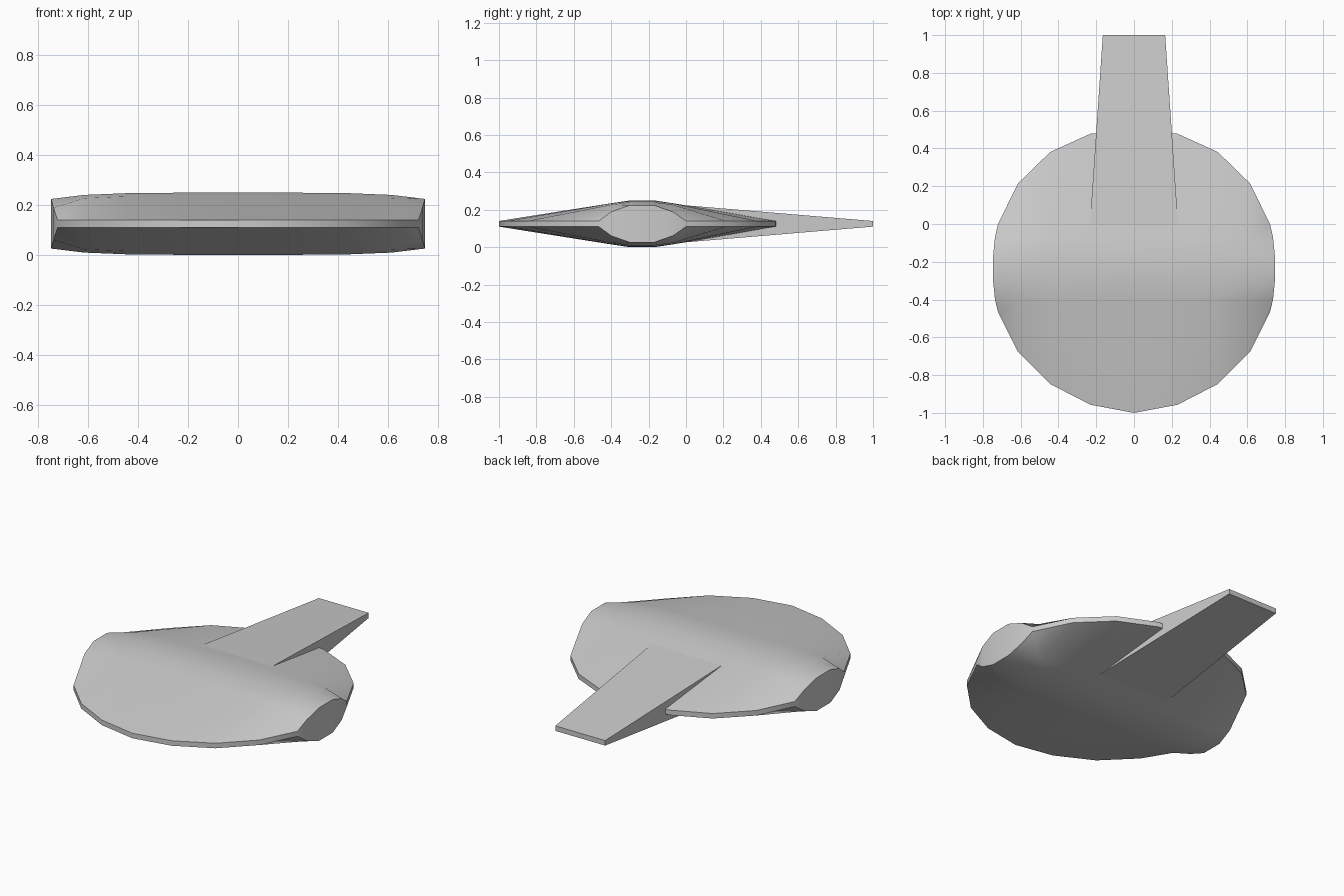
import bpy, bmesh, math

if "Cube" in bpy.data.objects:
    bpy.data.objects.remove(bpy.data.objects["Cube"])

MID = 0.125          # height of the symmetry plane
EDGE = 0.015         # half thickness of the thin rim


def finish(name, bm):
    bmesh.ops.recalc_face_normals(bm, faces=bm.faces)
    mesh = bpy.data.meshes.new(name)
    bm.to_mesh(mesh)
    bm.free()
    obj = bpy.data.objects.new(name, mesh)
    bpy.context.collection.objects.link(obj)
    bpy.ops.object.select_all(action='DESELECT')
    obj.select_set(True)
    bpy.context.view_layer.objects.active = obj
    bpy.ops.object.shade_smooth_by_angle(angle=math.radians(30))
    return obj


# Disc body: lens-shaped sections lofted across x
# (x, front y, back y, shoulder half height, ridge half height)
half = [(0.23, -0.957, 0.478, 0.110, 0.124),
        (0.444, -0.847, 0.381, 0.109, 0.122),
        (0.614, -0.677, 0.215, 0.102, 0.115),
        (0.72, -0.466, 0.0, 0.064, 0.099)]
stations = [(-s[0], *s[1:]) for s in reversed(half)]
stations += [(0.0, -1.0, 0.50, 0.110, 0.125)] + half

bm = bmesh.new()
tops, bottoms = [], []
for x, front, back, shoulder, ridge in stations:
    tip = abs(x) > 0.7
    ys = [front, -0.40, -0.30, -0.17, -0.07, back]
    hs = [EDGE, shoulder, ridge, ridge, shoulder, EDGE]
    bulge = [0, 0.016, 0.026, 0.026, 0.016, 0] if tip else [0] * 6
    xs = [x + math.copysign(b, x) for b in bulge]
    tops.append([bm.verts.new((px, y, MID + h)) for px, y, h in zip(xs, ys, hs)])
    bottoms.append([bm.verts.new((px, y, MID - h)) for px, y, h in zip(xs, ys, hs)])

for i in range(len(stations) - 1):
    for rows in (tops, bottoms):
        for j in range(5):
            bm.faces.new((rows[i][j], rows[i + 1][j], rows[i + 1][j + 1], rows[i][j + 1]))
    for j in (0, 5):
        bm.faces.new((tops[i][j], tops[i + 1][j], bottoms[i + 1][j], bottoms[i][j]))
for i in (0, -1):
    for j in range(5):
        bm.faces.new((tops[i][j], tops[i][j + 1], bottoms[i][j + 1], bottoms[i][j]))
finish("disc_body", bm)

# Tapered tail, thinning and narrowing towards the back
bm = bmesh.new()
bmesh.ops.create_cube(bm, size=2)
for v in bm.verts:
    at_end = v.co.y > 0
    width, y, h = (0.165, 1.0, EDGE) if at_end else (0.240, -0.10, 0.107)
    v.co = (v.co.x * width, y, MID + v.co.z * h)
finish("tail_fin", bm)
